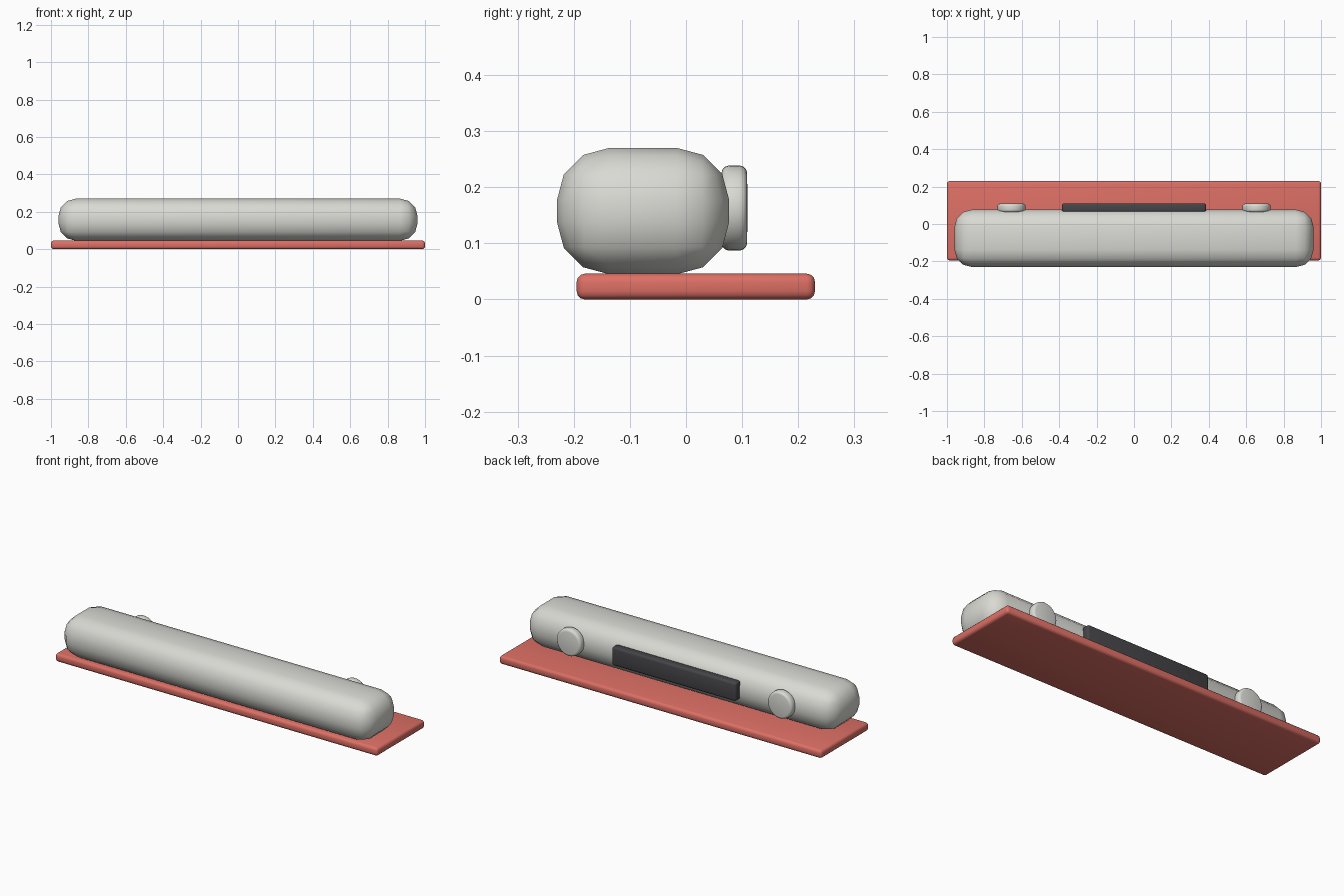
import bpy
import bmesh
import math
from mathutils import Matrix, Vector

cube = bpy.data.objects.get("Cube")
if cube:
    bpy.data.objects.remove(cube, do_unlink=True)


def make_material(name, rgb):
    mat = bpy.data.materials.new(name)
    mat.use_nodes = True
    mat.diffuse_color = (*rgb, 1)
    mat.node_tree.nodes["Principled BSDF"].inputs["Base Color"].default_value = (*rgb, 1)
    return mat


def finish(name, bm, mat):
    bmesh.ops.recalc_face_normals(bm, faces=bm.faces)
    mesh = bpy.data.meshes.new(name)
    bm.to_mesh(mesh)
    bm.free()
    mesh.materials.append(mat)
    obj = bpy.data.objects.new(name, mesh)
    bpy.context.collection.objects.link(obj)
    bpy.ops.object.select_all(action="DESELECT")
    obj.select_set(True)
    bpy.context.view_layer.objects.active = obj
    bpy.ops.object.shade_smooth_by_angle(angle=math.radians(45))
    return obj


def rounded_box(name, low, high, radius, mat):
    low, high = Vector(low), Vector(high)
    bm = bmesh.new()
    bmesh.ops.create_cube(bm, size=1, matrix=Matrix.Translation((low + high) / 2)
                          @ Matrix.Diagonal((*(high - low), 1)))
    bmesh.ops.bevel(bm, geom=bm.edges[:], offset=radius, segments=3,
                    profile=0.5, affect="EDGES")
    return finish(name, bm, mat)


def rounded_disc(name, centre, radius, depth, bevel, mat):
    bm = bmesh.new()
    bmesh.ops.create_cone(bm, cap_ends=True, segments=32, radius1=radius, radius2=radius,
                          depth=depth, matrix=Matrix.Translation(centre)
                          @ Matrix.Rotation(math.pi / 2, 4, "X"))
    rims = [e for e in bm.edges if any(len(f.verts) > 4 for f in e.link_faces)]
    bmesh.ops.bevel(bm, geom=rims, offset=bevel, segments=3, profile=0.5, affect="EDGES")
    return finish(name, bm, mat)


light_grey = make_material("light grey", (0.70, 0.70, 0.66))
coral_red = make_material("coral red", (0.72, 0.16, 0.13))
charcoal = make_material("charcoal", (0.06, 0.06, 0.065))

# Base plate and the rounded bar resting on it
rounded_box("base_plate", (-1, -0.195, 0), (1, 0.23, 0.046), 0.015, coral_red)
rounded_box("main_body", (-0.96, -0.23, 0.045), (0.96, 0.077, 0.27), 0.093, light_grey)

# Dark panel and a pair of round buttons on the back
rounded_box("back_panel", (-0.385, 0.062, 0.111), (0.385, 0.11, 0.215), 0.012, charcoal)
for side, sign in (("left", 1), ("right", -1)):
    rounded_disc(side + "_button", (sign * 0.655, 0.086, 0.163), 0.076, 0.046, 0.014, light_grey)
